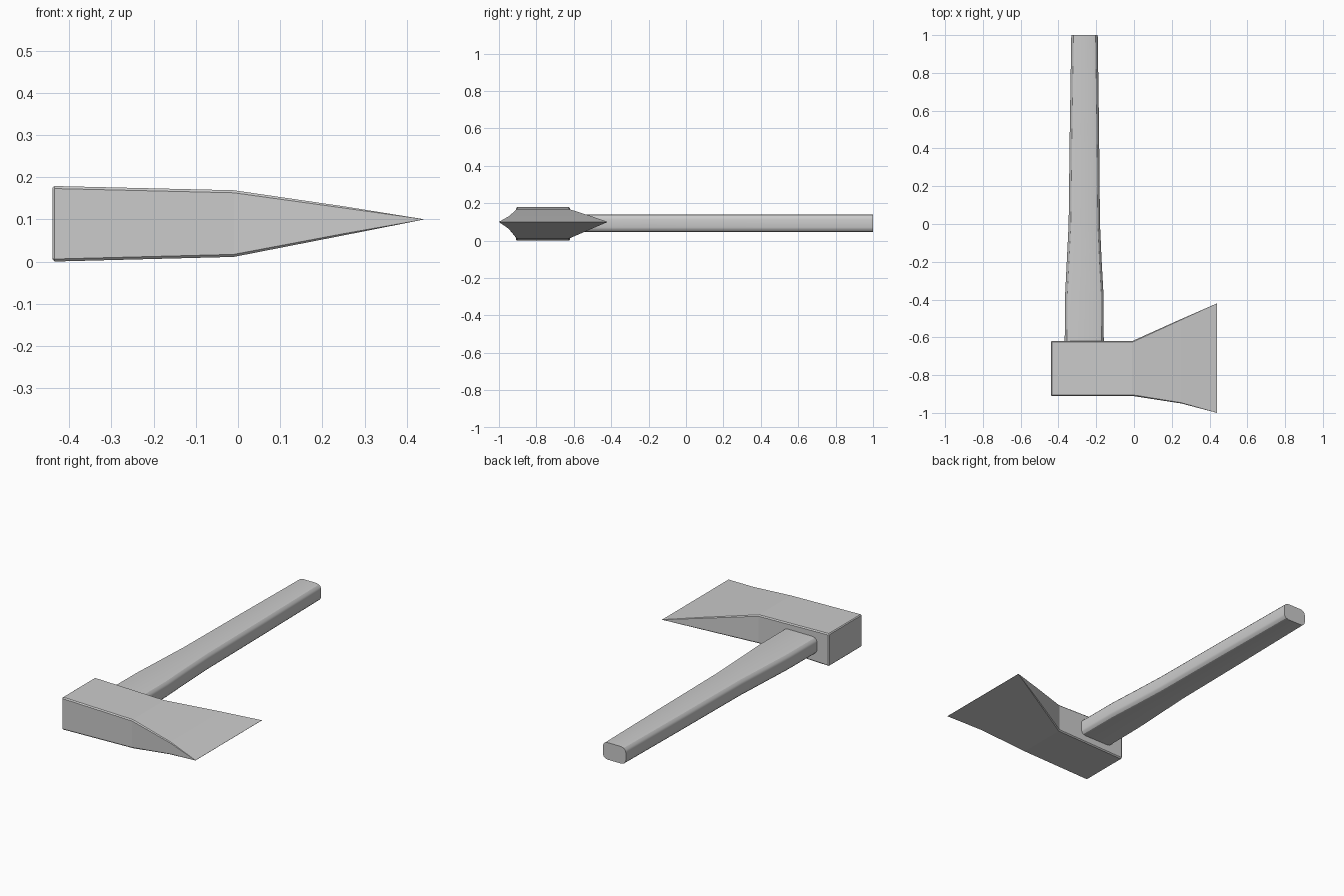
import bpy, bmesh

if "Cube" in bpy.data.objects:
    bpy.data.objects.remove(bpy.data.objects["Cube"])


def loft(name, rings):
    """Skin a list of equal-length point rings and cap both ends."""
    bm = bmesh.new()
    loops = [[bm.verts.new(p) for p in ring] for ring in rings]
    for a, b in zip(loops, loops[1:]):
        n = len(a)
        for i in range(n):
            j = (i + 1) % n
            bm.faces.new((a[i], a[j], b[j], b[i]))
    bm.faces.new(loops[0][::-1])
    bm.faces.new(loops[-1])
    bmesh.ops.remove_doubles(bm, verts=bm.verts, dist=0.0002)
    bmesh.ops.recalc_face_normals(bm, faces=bm.faces)
    mesh = bpy.data.meshes.new(name)
    bm.to_mesh(mesh)
    bm.free()
    obj = bpy.data.objects.new(name, mesh)
    bpy.context.collection.objects.link(obj)
    return obj


def chamfered(x, y0, y1, z0, z1, c):
    """Chamfered rectangle across the head at position x."""
    return [(x, y0 + c, z0), (x, y1 - c, z0), (x, y1, z0 + c), (x, y1, z1 - c),
            (x, y1 - c, z1), (x, y0 + c, z1), (x, y0, z1 - c), (x, y0, z0 + c)]


# Head: square poll, then a wedge flaring to the cutting edge
stations = [
    (-0.440, -0.906, -0.624, 0.005, 0.175, 0.004),
    (-0.435, -0.910, -0.620, 0.000, 0.179, 0.006),
    (-0.010, -0.910, -0.620, 0.011, 0.169, 0.006),
    (0.250, -0.950, -0.503, 0.062, 0.131, 0.004),
    (0.440, -1.000, -0.420, 0.0995, 0.1005, 0.0002),
]
loft("axe_head", [chamfered(*s) for s in stations])


def handle_ring(y, x0, x1):
    """Rounded-rectangle grip section at position y."""
    cx, w, zc = (x0 + x1) / 2, (x1 - x0) / 2, 0.093
    corner = [(w, 0.022), (w - 0.003, 0.033), (w - 0.013, 0.043), (w - 0.030, 0.047)]
    half = corner + [(-a, b) for a, b in reversed(corner)]
    full = half + [(-a, -b) for a, b in half]
    return [(cx + a, y, zc + b) for a, b in full]


# Handle: wider near the head, slightly tapering to the butt
handle = loft("handle", [handle_ring(*s) for s in [
    (-0.64, -0.367, -0.160),
    (-0.38, -0.365, -0.161),
    (-0.20, -0.356, -0.171),
    (0.00, -0.346, -0.180),
    (0.50, -0.340, -0.185),
    (1.00, -0.332, -0.192),
]])
bpy.context.view_layer.objects.active = handle
handle.select_set(True)
bpy.ops.object.shade_smooth_by_angle()
